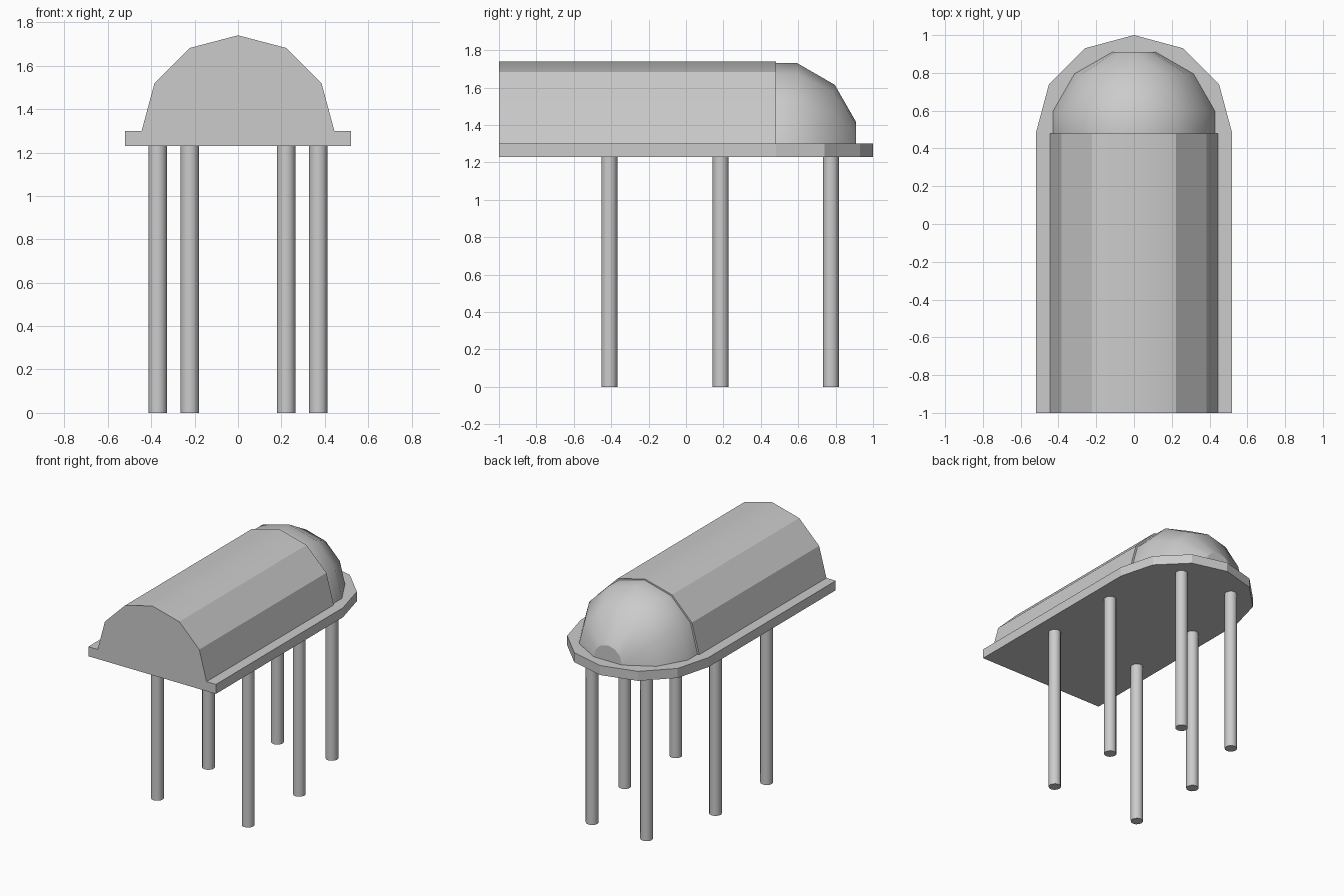
import bpy, bmesh, math

if "Cube" in bpy.data.objects:
    bpy.data.objects.remove(bpy.data.objects["Cube"])

grey = bpy.data.materials.new("plain_grey")
grey.diffuse_color = (0.6, 0.6, 0.6, 1)
grey.use_nodes = True
grey.node_tree.nodes["Principled BSDF"].inputs["Base Color"].default_value = grey.diffuse_color

Z_PLATE, Z_DECK = 1.23, 1.30   # underside and top of the base plate
Y_ARC = 0.48                   # where the straight part meets the rounded end


def finish(name, bm, angle=None):
    bmesh.ops.recalc_face_normals(bm, faces=bm.faces[:])
    mesh = bpy.data.meshes.new(name)
    bm.to_mesh(mesh)
    bm.free()
    mesh.materials.append(grey)
    obj = bpy.data.objects.new(name, mesh)
    bpy.context.collection.objects.link(obj)
    if angle:
        bpy.ops.object.select_all(action='DESELECT')
        obj.select_set(True)
        bpy.context.view_layer.objects.active = obj
        bpy.ops.object.shade_smooth_by_angle(angle=math.radians(angle))
    return obj


def extrude(name, outline, offset, angle=None):
    bm = bmesh.new()
    face = bm.faces.new([bm.verts.new(p) for p in outline])
    result = bmesh.ops.extrude_face_region(bm, geom=[face], use_keep_orig=True)
    moved = [g for g in result["geom"] if isinstance(g, bmesh.types.BMVert)]
    bmesh.ops.translate(bm, verts=moved, vec=offset)
    return finish(name, bm, angle)


arc = [math.radians(30 * i) for i in range(7)]

# Base plate: square front, faceted half-round back
plate = [(-0.52, -1, Z_PLATE), (0.52, -1, Z_PLATE)]
plate += [(0.52 * math.cos(a), Y_ARC + 0.52 * math.sin(a), Z_PLATE) for a in arc]
extrude("base_plate", plate, (0, 0, Z_DECK - Z_PLATE))

# Long vaulted body
R = 0.444
vault = [(R * math.cos(a), -1, Z_DECK + (R - 0.003) * math.sin(a)) for a in arc]
vault[3] = (0, -1, 1.74)
extrude("vaulted_body", vault, (0, Y_ARC + 1, 0), 30)

# Rounded end: quarter-sphere rings around the y axis, closed by a small flat cap
bm = bmesh.new()
profile = [(0.43, 0.48), (0.43, 0.595), (0.315, 0.795), (0.115, 0.91)]
rings = [[bm.verts.new((r * math.cos(a), y, Z_DECK + r * math.sin(a))) for a in arc]
         for r, y in profile]
for lower, upper in zip(rings, rings[1:]):
    for i in range(6):
        bm.faces.new((lower[i], lower[i + 1], upper[i + 1], upper[i]))
bm.faces.new(rings[-1])
bm.faces.new(rings[0])
bm.faces.new([r[0] for r in rings] + [r[-1] for r in reversed(rings)])
dome = finish("domed_end", bm, 35)
for p in dome.data.polygons:
    if abs(p.normal.y) > 0.99 or p.normal.z < -0.99:
        p.use_smooth = False

# Three pairs of pins, the last pair set closer together
for row, (x, y) in enumerate([(0.37, -0.41), (0.37, 0.185), (0.222, 0.775)], 1):
    for side, s in (("left", -1), ("right", 1)):
        circle = [(s * x + 0.043 * math.cos(k * math.tau / 12),
                   y + 0.043 * math.sin(k * math.tau / 12), 0) for k in range(12)]
        extrude(f"pin_{side}_{row}", circle, (0, 0, Z_PLATE), 40)
